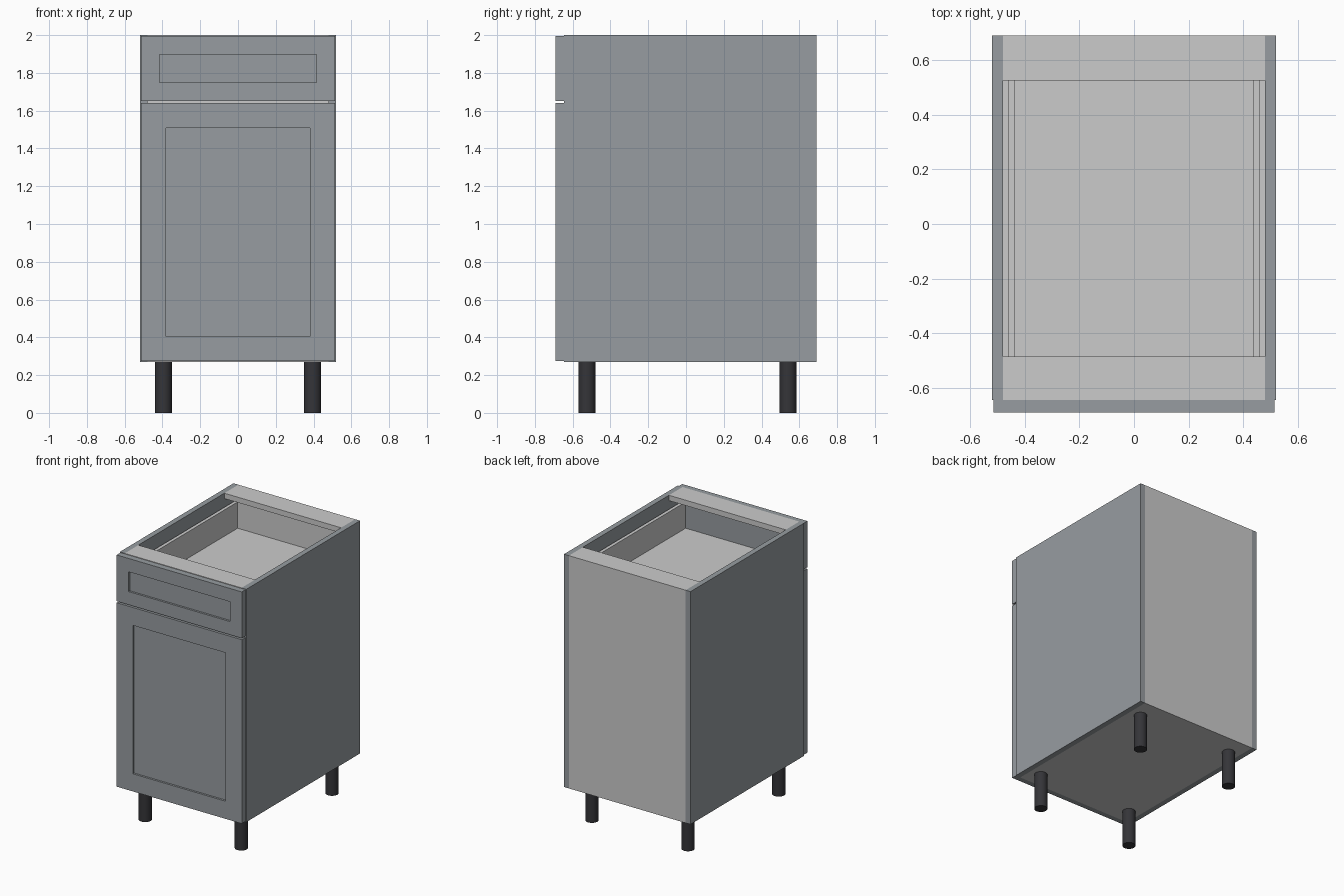
import bpy, bmesh
from mathutils import Vector

if "Cube" in bpy.data.objects:
    bpy.data.objects.remove(bpy.data.objects["Cube"])


def material(name, rgb):
    m = bpy.data.materials.new(name)
    m.diffuse_color = (*rgb, 1)
    m.use_nodes = True
    m.node_tree.nodes["Principled BSDF"].inputs["Base Color"].default_value = m.diffuse_color
    return m


PAINT = material("slate_paint", (0.31, 0.335, 0.355))
BLACK = material("black_plastic", (0.035, 0.035, 0.04))


def finish(name, bm, mat=None):
    me = bpy.data.meshes.new(name)
    bm.to_mesh(me)
    bm.free()
    ob = bpy.data.objects.new(name, me)
    bpy.context.collection.objects.link(ob)
    if mat:
        me.materials.append(mat)
    return ob


def box_bm(x, y, z):
    bm = bmesh.new()
    bmesh.ops.create_cube(bm, size=1)
    for v in bm.verts:
        v.co = Vector([r[0] if c < 0 else r[1] for c, r in zip(v.co, (x, y, z))])
    return bm


def box(name, x, y, z, mat=None):
    return finish(name, box_bm(x, y, z), mat)


def shaker_front(name, x, y, z, inner_x, inner_z, depth=0.015):
    # Slab whose front face is inset to a frame and pushed back
    bm = box_bm(x, y, z)
    bm.normal_update()
    face = min(bm.faces, key=lambda f: f.calc_center_median().y)
    bmesh.ops.inset_region(bm, faces=[face], thickness=0.05)
    for v in face.verts:
        v.co.x = inner_x[0] if v.co.x < 0 else inner_x[1]
        v.co.z = inner_z[0] if v.co.z < (z[0] + z[1]) / 2 else inner_z[1]
    ext = bmesh.ops.extrude_discrete_faces(bm, faces=[face])
    for v in ext["faces"][0].verts:
        v.co.y += depth
    return finish(name, bm, PAINT)


# Carcass and drawer sides, mirrored left and right
for side, s in (("left", -1), ("right", 1)):
    def span(a, b):
        return sorted((s * a, s * b))
    box(side + "_side_panel", span(0.48, 0.52), (-0.645, 0.69), (0.27, 2.0), PAINT)
    box(side + "_drawer_side", span(0.437, 0.462), (-0.645, 0.645), (1.69, 1.91))

IN = (-0.48, 0.48)
box("back_panel", IN, (0.65, 0.69), (0.27, 1.96))
box("bottom_panel", IN, (-0.645, 0.65), (0.27, 0.31))
box("back_top_rail", IN, (0.525, 0.69), (1.96, 2.0))
box("front_top_rail", IN, (-0.645, -0.485), (1.96, 2.0))

# Drawer box
DX = (-0.437, 0.437)
box("drawer_floor", DX, (-0.62, 0.62), (1.69, 1.715))
box("drawer_back", DX, (0.62, 0.645), (1.69, 1.91))
box("drawer_inner_front", DX, (-0.645, -0.62), (1.69, 1.91), PAINT)

# Shaker fronts
FX, FY = (-0.514, 0.514), (-0.69, -0.645)
shaker_front("drawer_front", FX, FY, (1.652, 1.996), (-0.416, 0.416), (1.75, 1.897))
shaker_front("door", FX, FY, (0.274, 1.641), (-0.381, 0.381), (0.405, 1.508))

# Round legs
for yname, y in (("front", -0.525), ("back", 0.54)):
    for xname, x in (("left", -0.395), ("right", 0.395)):
        bpy.ops.mesh.primitive_cylinder_add(vertices=32, radius=0.045, depth=0.27,
                                            location=(x, y, 0.135))
        leg = bpy.context.object
        leg.name = f"{yname}_{xname}_leg"
        leg.data.materials.append(BLACK)
        bpy.ops.object.shade_smooth_by_angle()
